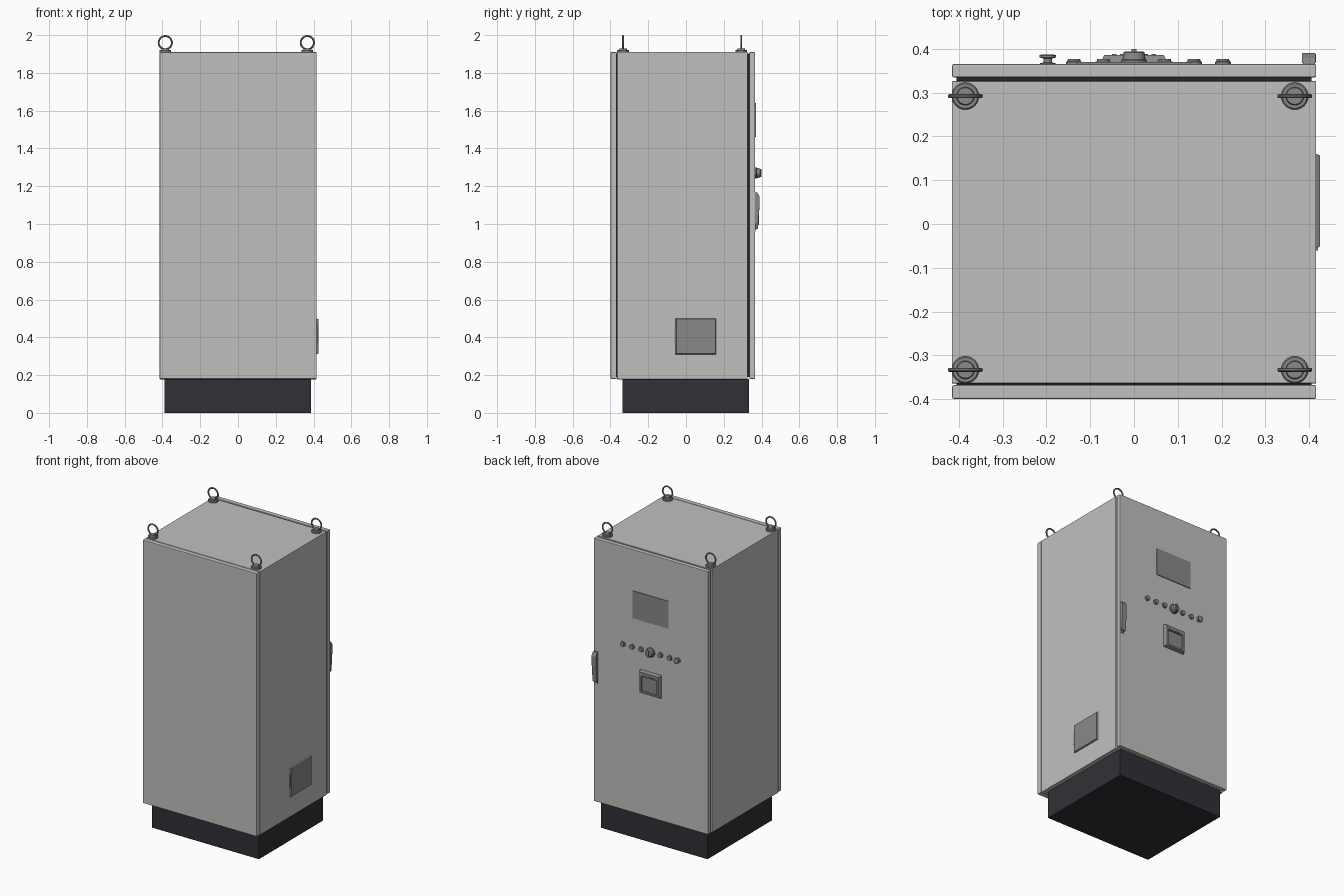
import bpy, bmesh, math
from mathutils import Matrix, Vector

if "Cube" in bpy.data.objects:
    bpy.data.objects.remove(bpy.data.objects["Cube"])


def material(name, rgb):
    m = bpy.data.materials.new(name)
    m.diffuse_color = (*rgb, 1)
    m.use_nodes = True
    m.node_tree.nodes["Principled BSDF"].inputs["Base Color"].default_value = m.diffuse_color
    return m


GREY = material("light grey paint", (0.53, 0.53, 0.515))
METAL = material("mid grey fittings", (0.25, 0.25, 0.25))
DARK = material("dark plinth", (0.03, 0.03, 0.038))
BLACK = material("black gasket", (0.02, 0.02, 0.02))

TO_BACK = Matrix.Rotation(-math.pi / 2, 4, 'X')   # local z -> +y
TO_RIGHT = Matrix.Rotation(math.pi / 2, 4, 'Y')   # local z -> +x


def finish(name, bm, mat, smooth=False):
    bmesh.ops.recalc_face_normals(bm, faces=bm.faces)
    me = bpy.data.meshes.new(name)
    bm.to_mesh(me)
    bm.free()
    ob = bpy.data.objects.new(name, me)
    bpy.context.collection.objects.link(ob)
    me.materials.append(mat)
    if smooth:
        bpy.ops.object.select_all(action='DESELECT')
        ob.select_set(True)
        bpy.context.view_layer.objects.active = ob
        bpy.ops.object.shade_smooth_by_angle(angle=math.radians(35))
    return ob


def box(name, x, y, z, mat, bevel=0):
    bm = bmesh.new()
    bmesh.ops.create_cube(bm, size=1)
    for v in bm.verts:
        v.co = Vector((r[0] + (c + 0.5) * (r[1] - r[0])
                       for r, c in zip((x, y, z), v.co)))
    if bevel:
        bmesh.ops.bevel(bm, geom=bm.edges[:], offset=bevel, segments=2,
                        profile=0.5, affect='EDGES')
    return finish(name, bm, mat)


def lathe(name, profile, loc, mat, rot=Matrix(), steps=24):
    """Revolve (radius, height) points round local z."""
    bm = bmesh.new()
    vs = [bm.verts.new((r, 0, h)) for r, h in profile]
    es = [bm.edges.new(p) for p in zip(vs, vs[1:])]
    bmesh.ops.spin(bm, geom=vs + es, axis=(0, 0, 1), cent=(0, 0, 0),
                   angle=2 * math.pi, steps=steps)
    bmesh.ops.remove_doubles(bm, verts=bm.verts, dist=1e-5)
    bm.transform(Matrix.Translation(loc) @ rot)
    return finish(name, bm, mat, True)


def prism(name, yz, x0, x1, mat, bevel=0):
    """Extrude a yz outline along x."""
    bm = bmesh.new()
    f = bm.faces.new([bm.verts.new((x0, y, z)) for y, z in yz])
    ex = bmesh.ops.extrude_face_region(bm, geom=[f])
    for v in ex["geom"]:
        if isinstance(v, bmesh.types.BMVert):
            v.co.x = x1
    if bevel:
        bmesh.ops.bevel(bm, geom=bm.edges[:], offset=bevel, segments=2,
                        profile=0.5, affect='EDGES')
    return finish(name, bm, mat)


# Plinth and cabinet shell, with removable front panel and rear door
box("plinth", (-0.39, 0.387), (-0.335, 0.333), (0, 0.18), DARK)
box("cabinet_body", (-0.416, 0.416), (-0.364, 0.326), (0.178, 1.91), GREY, 0.002)
box("front_panel", (-0.415, 0.416), (-0.399, -0.368), (0.18, 1.91), GREY, 0.003)
box("rear_door", (-0.415, 0.416), (0.335, 0.365), (0.18, 1.91), GREY, 0.003)
box("front_gasket", (-0.405, 0.405), (-0.369, -0.363), (0.19, 1.902), BLACK)
box("door_gasket", (-0.405, 0.405), (0.325, 0.336), (0.19, 1.902), BLACK)

# Lifting eyes: stepped foot and upright ring at each roof corner
for x in (-0.385, 0.367):
    for y in (-0.333, 0.292):
        lathe("lifting_eye_foot", [(0, 0), (0.031, 0), (0.031, 0.010), (0.028, 0.013),
              (0.021, 0.013), (0.019, 0.021), (0, 0.021)], (x, y, 1.909), METAL)
        bpy.ops.mesh.primitive_torus_add(
            location=(x, y, 1.960), rotation=(math.pi / 2, 0, 0), major_radius=0.035,
            minor_radius=0.005, major_segments=36, minor_segments=10)
        ring = bpy.context.object
        ring.name = "lifting_eye_ring"
        ring.data.materials.append(METAL)
        bpy.ops.object.shade_smooth_by_angle()

# Display plate on the door
box("display", (-0.13, 0.13), (0.364, 0.370), (1.46, 1.64), METAL, 0.001)

# Row of push buttons
for x in (-0.137, -0.07, 0.07, 0.137, 0.203):
    lathe("push_button", [(0, 0), (0.018, 0), (0.018, 0.006), (0.015, 0.008),
          (0.014, 0.013), (0, 0.013)], (x, 0.364, 1.27), METAL, TO_BACK)

# Emergency stop button with mushroom cap
lathe("stop_button", [(0, 0), (0.018, 0), (0.018, 0.003), (0.010, 0.005), (0.010, 0.014),
      (0.019, 0.016), (0.019, 0.021), (0.014, 0.023), (0, 0.023)],
      (-0.197, 0.364, 1.27), METAL, TO_BACK)

# Main rotary switch: dial and grip
lathe("switch_dial", [(0, 0), (0.030, 0), (0.030, 0.009), (0.026, 0.012), (0.024, 0.028),
      (0.021, 0.030), (0, 0.030)], (0, 0.364, 1.27), METAL, TO_BACK)
box("switch_grip", (-0.006, 0.006), (0.390, 0.400), (1.248, 1.292), METAL, 0.001)

# Framed control box with tapered sides and a recessed window
bm = bmesh.new()
bmesh.ops.create_cube(bm, size=1)
for v in bm.verts:
    outer = v.co.y > 0
    v.co = (v.co.x * (0.136 if outer else 0.156), 0.386 if outer else 0.364,
            1.062 + v.co.z * (0.136 if outer else 0.152))
bm.normal_update()
face = max(bm.faces, key=lambda f: f.calc_center_median().y)
bmesh.ops.inset_region(bm, faces=[face], thickness=0.016, depth=0)
for v in face.verts:                      # leave a wider header strip above
    if v.co.z > 1.062:
        v.co.z -= 0.016
bmesh.ops.inset_region(bm, faces=[face], thickness=0.002, depth=-0.008)
finish("control_box", bm, METAL)
for i in range(6):
    x = -0.045 + i * 0.018
    box("control_box_key", (x - 0.005, x + 0.005), (0.385, 0.388), (1.107, 1.113), METAL)

# Swing handle: mounting plate and tapered lever
box("handle_plate", (0.386, 0.413), (0.364, 0.369), (0.96, 1.17), METAL, 0.001)
prism("handle_lever", [(0.367, 1.168), (0.378, 1.166), (0.390, 1.145), (0.389, 1.09),
      (0.380, 0.975), (0.369, 0.97)], 0.383, 0.415, METAL, 0.002)

# Ventilation cover on the right side, with a small catch
bm = bmesh.new()
bmesh.ops.create_cube(bm, size=1)
for v in bm.verts:
    out = v.co.x > 0
    v.co = (0.425 if out else 0.415, 0.0525 + v.co.y * (0.208 if out else 0.216),
            0.405 + v.co.z * (0.182 if out else 0.19))
finish("vent_cover", bm, METAL)
box("vent_catch", (0.415, 0.420), (-0.061, -0.054), (0.37, 0.46), METAL)
